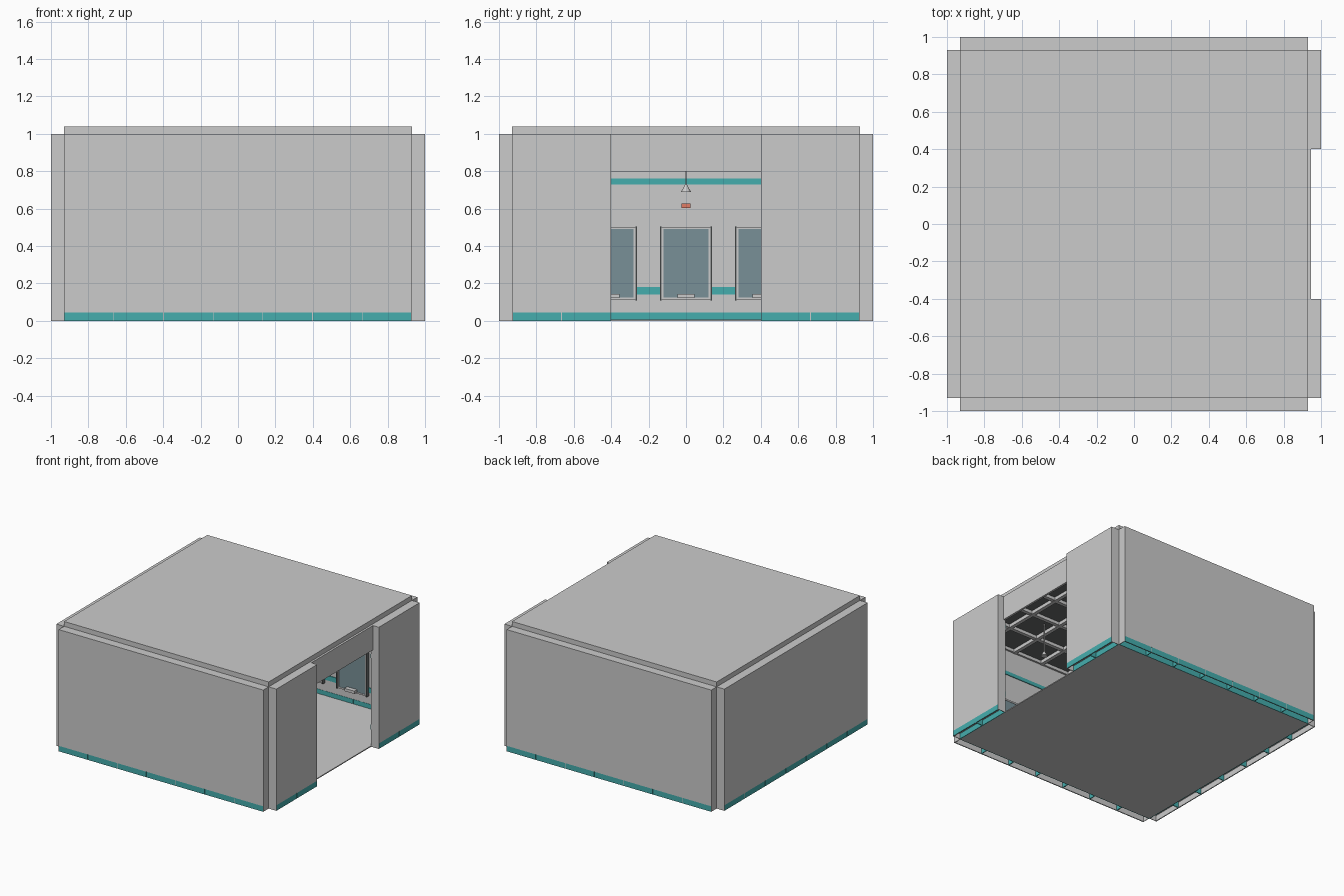
import bpy, bmesh, math
from mathutils import Matrix, Vector

if "Cube" in bpy.data.objects:
    bpy.data.objects.remove(bpy.data.objects["Cube"])

IN, OUT, DOOR = 0.93, 1.0, 0.4
MOD = 2 * IN / 7                      # wall module width
BASE = 0.045                          # height of the base strip


def material(name, rgb):
    m = bpy.data.materials.new(name)
    m.diffuse_color = (*rgb, 1)
    m.use_nodes = True
    m.node_tree.nodes["Principled BSDF"].inputs["Base Color"].default_value = m.diffuse_color
    return m


TEAL = material("teal", (0.06, 0.42, 0.42))
GLASS = material("slate_glass", (0.19, 0.28, 0.31))
RED = material("red", (0.75, 0.2, 0.13))
DARK = material("dark_grey", (0.14, 0.15, 0.15))


def boxes(name, ranges, mat=None, turn=0):
    """One object made of boxes (x0, x1, y0, y1, z0, z1), turned about z in quarter turns."""
    bm = bmesh.new()
    rot = Matrix.Rotation(turn * math.pi / 2, 4, 'Z')
    for x0, x1, y0, y1, z0, z1 in ranges:
        c = Vector((x0 + x1, y0 + y1, z0 + z1)) / 2
        s = Matrix.Diagonal((x1 - x0, y1 - y0, z1 - z0, 1))
        bmesh.ops.create_cube(bm, size=1, matrix=rot @ Matrix.Translation(c) @ s)
    return finish(name, bm, mat)


def finish(name, bm, mat=None):
    me = bpy.data.meshes.new(name)
    bm.to_mesh(me)
    bm.free()
    ob = bpy.data.objects.new(name, me)
    bpy.context.collection.objects.link(ob)
    if mat:
        me.materials.append(mat)
    return ob


# Floor and roof
boxes("floor", [(-IN, IN, -IN, IN, 0, 0.008)])
boxes("roof", [(-IN, IN, -IN, IN, 0.975, 1.04)])

# Walls: turn 0 is the right side with the doorway, modelled looking outward along +x
for turn, side in enumerate(("right", "back", "left", "front")):
    spans = [(-IN, -DOOR), (DOOR, IN)] if turn == 0 else [(-IN, IN)]
    wall, strips, fins, rails = [], [], [], []
    for a, b in spans:
        wall += [(IN, OUT, a, b, BASE, 1),
                 (OUT - 0.008, OUT - 0.002, a, b, 0, BASE)]
        wall += [(IN, OUT, e, e + 0.004, 0, BASE) for e in (a, b - 0.004)]
        n = round((b - a) / MOD)
        step = (b - a) / n
        for i in range(n):
            y0, y1 = a + i * step + 0.002, a + (i + 1) * step - 0.002
            strips += [(OUT - 0.002, OUT, y0, y1, 0, BASE),
                       (IN - 0.002, IN + 0.004, y0, y1, 0, BASE)]
            if i:
                fins.append((IN, OUT - 0.002, y0 - 0.005, y0 + 0.001, 0, BASE))
        rails += [(IN - 0.006, IN + 0.001, a, b, 0.14, 0.18),
                  (IN - 0.006, IN + 0.001, a, b, 0.73, 0.76)]
    boxes(side + "_wall", wall, None, turn)
    boxes(side + "_base_strips", strips, TEAL, turn)
    boxes(side + "_base_fins", fins, TEAL, turn)
    boxes(side + "_wall_rails", rails, TEAL, turn)

    # Wall panels with side posts, frame and handle
    if turn:
        glass, frame, posts = [], [], []
        for c in (-0.4, 0, 0.4):
            glass.append((IN - 0.02, IN, c - 0.12, c + 0.12, 0.125, 0.49))
            frame += [(IN - 0.023, IN, c - 0.13, c + 0.13, 0.49, 0.503),
                      (IN - 0.023, IN, c - 0.13, c + 0.13, 0.113, 0.125),
                      (IN - 0.023, IN, c - 0.13, c - 0.12, 0.125, 0.49),
                      (IN - 0.023, IN, c + 0.12, c + 0.13, 0.125, 0.49),
                      (IN - 0.055, IN - 0.02, c - 0.045, c + 0.045, 0.122, 0.145)]
            posts += [(IN - 0.03, IN, c + s * 0.134 - 0.004, c + s * 0.134 + 0.004, 0.11, 0.505)
                      for s in (-1, 1)]
        boxes(side + "_panel_glass", glass, GLASS, turn)
        boxes(side + "_panel_frame", frame, None, turn)
        boxes(side + "_panel_posts", posts, DARK, turn)

# Recessed lintel over the doorway
boxes("door_lintel", [(IN, 0.947, -DOOR, DOOR, 0.8, 1)])

# Small red wall unit opposite the door
boxes("red_wall_unit", [(-IN, -IN + 0.03, -0.025, 0.025, 0.603, 0.627)], RED)

# Ceiling panels and beam grid
boxes("ceiling_panels", [(-IN, IN, -IN, IN, 0.968, 0.976)], DARK)
beams = []
for i in range(8):
    p = -IN + i * MOD
    p0, p1 = max(p - 0.015, -IN), min(p + 0.015, IN)
    beams += [(p0, p1, -IN, IN, 0.94, 0.968), (-IN, IN, p0, p1, 0.942, 0.968)]
boxes("ceiling_beams", beams)

# Pendant lamps
bm = bmesh.new()
for x in (-0.48, 0, 0.48):
    for y in (-0.48, 0, 0.48):
        bmesh.ops.create_cone(bm, cap_ends=True, segments=8, radius1=0.004, radius2=0.004,
                              depth=0.24, matrix=Matrix.Translation((x, y, 0.85)))
        bmesh.ops.create_cone(bm, cap_ends=True, segments=16, radius1=0.026, radius2=0.003,
                              depth=0.045, matrix=Matrix.Translation((x, y, 0.712)))
finish("pendant_lamps", bm)
